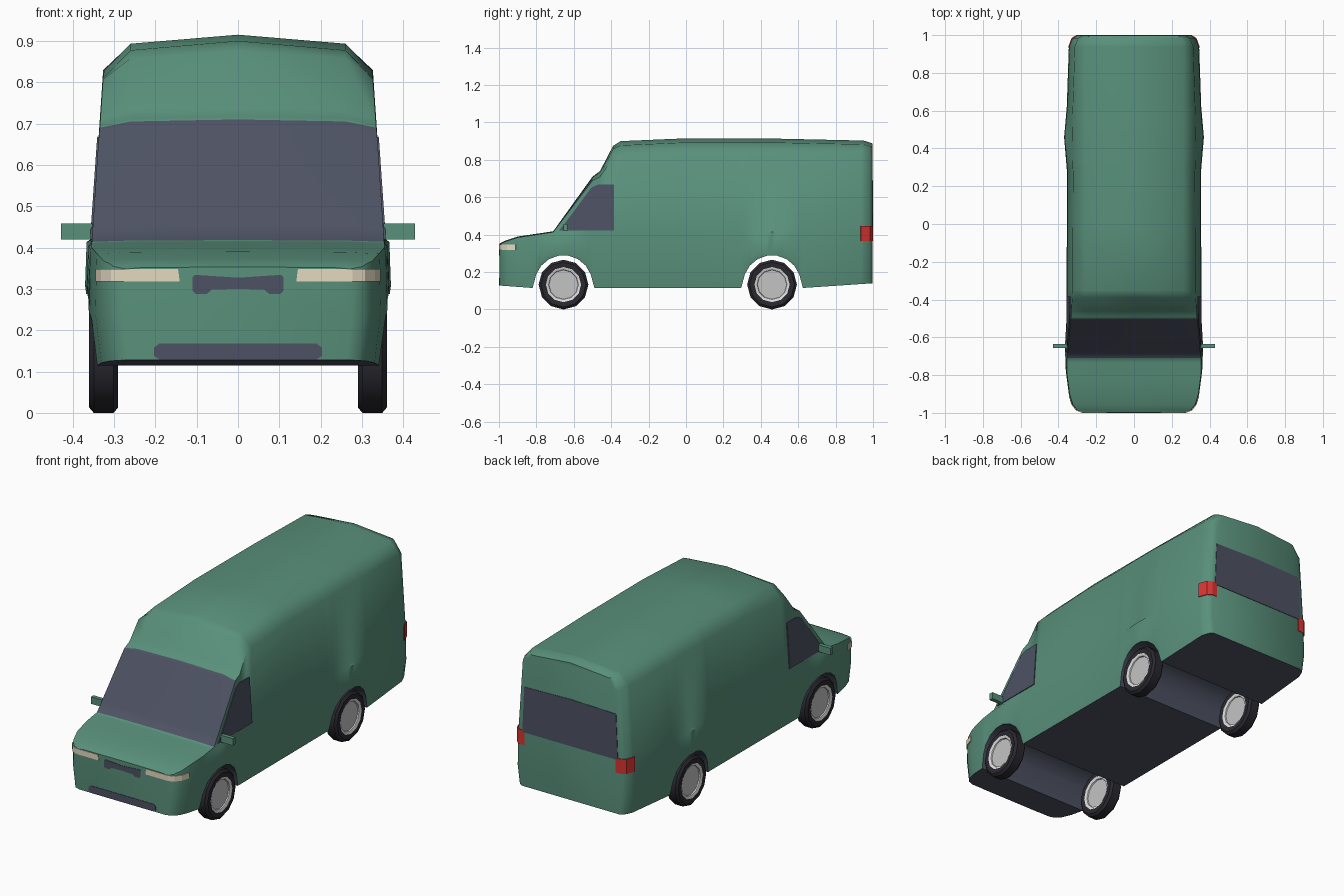
import bpy, bmesh
from math import sin, cos, pi, radians

if "Cube" in bpy.data.objects:
    bpy.data.objects.remove(bpy.data.objects["Cube"])


def material(name, r, g, b):
    m = bpy.data.materials.new(name)
    m.use_nodes = True
    m.diffuse_color = (r, g, b, 1)
    m.node_tree.nodes["Principled BSDF"].inputs["Base Color"].default_value = (r, g, b, 1)
    return m


GREEN = material("green paint", .1, .28, .2)
DARK = material("dark glass and trim", .075, .085, .125)
TYRE = material("tyre rubber", .022, .021, .028)
RIM = material("rim grey", .55, .55, .56)
RING = material("rim edge", .72, .72, .72)
CREAM = material("headlight cream", .78, .7, .53)
RED = material("tail light red", .68, .035, .03)

END = .997          # half length of the body
WHEEL_R = .133
AXLES = (-.655, .46)


def interp(keys, y):
    """Piecewise linear value at y."""
    if y <= keys[0][0]:
        return keys[0][1]
    for (a, u), (b, v) in zip(keys, keys[1:]):
        if y <= b:
            return u + (v - u) * (y - a) / (b - a)
    return keys[-1][1]


def make(name, bm, mats):
    bmesh.ops.recalc_face_normals(bm, faces=bm.faces)
    mesh = bpy.data.meshes.new(name)
    bm.to_mesh(mesh)
    bm.free()
    for m in mats:
        mesh.materials.append(m)
    ob = bpy.data.objects.new(name, mesh)
    bpy.context.collection.objects.link(ob)
    return ob


def smooth(ob, angle):
    bpy.ops.object.select_all(action="DESELECT")
    ob.select_set(True)
    bpy.context.view_layer.objects.active = ob
    bpy.ops.object.shade_smooth_by_angle(angle=radians(angle))


def loft(name, rings, mats, rule, cap_mat=0):
    """Skin closed rings, cap both ends; rule(ring, segment) gives the material."""
    bm = bmesh.new()
    rows = [[bm.verts.new(p) for p in ring] for ring in rings]
    n = len(rows[0])
    for i, (a, b) in enumerate(zip(rows, rows[1:])):
        for j in range(n):
            k = (j + 1) % n
            bm.faces.new((a[j], a[k], b[k], b[j])).material_index = rule(i, j)
    for row in (rows[0], rows[-1]):
        bm.faces.new(row).material_index = cap_mat
    return make(name, bm, mats)


def plate(name, faces, mat):
    """Thin mirrored plate from half outlines."""
    bm = bmesh.new()
    for pts in faces:
        bm.faces.new([bm.verts.new(p) for p in pts])
    bmesh.ops.remove_doubles(bm, verts=bm.verts, dist=.0001)
    ob = make(name, bm, [mat])
    ob.modifiers.new("mirror", "MIRROR").use_clip = True
    sol = ob.modifiers.new("thickness", "SOLIDIFY")
    sol.thickness, sol.offset = .005, 0
    return ob


# Body outlines along the length
roof = [(-END, .353), (-.97, .367), (-.9, .39), (-.71, .418), (-.5, .71), (-.46, .74),
        (-.39, .875), (-.35, .9), (0, .915), (.5, .913), (.95, .903), (END, .888)]
width = [(-END, .275), (-.985, .305), (-.955, .328), (-.9, .345), (-.78, .361),
         (-.65, .366), (-.5, .357), (.28, .355), (.46, .37), (.62, .356),
         (.94, .345), (.982, .328), (END, .305)]
belt = [(-END, .343), (-.97, .357), (-.9, .38), (-.71, .403), (END, .418)]
drop = [(-.9, .005), (-.71, .004), (-.5, .02), (-.46, .03), (-.35, .09), (END, .08)]
bottom = [(-END, .128)]
for axle in AXLES:
    bottom.append((axle - .165, .115))
    for deg in range(160, 10, -20):
        a = radians(deg)
        bottom.append((axle + .155 * cos(a), .135 + .155 * sin(a)))
    bottom.append((axle + .165, .115))
bottom.append((END, .14))


def upper_x(y, z):
    """Half width of the leaning side wall above the belt."""
    return min(interp(width, y) - .004, .354) - .066 * max(0, z - .41)


def section(y):
    w, zb, bot = interp(width, y), interp(belt, y), interp(bottom, y)
    top, d = interp(roof, y), interp(drop, y)
    sz = top - d
    sx = upper_x(y, sz)
    low_w = w - .015 + (bot - .115) * .07
    half = [(low_w, bot), (w, max(.24, bot + .02)), (w * .99, zb),
            (upper_x(y, zb), min(zb + .009, sz - .0005)), (sx, sz),
            (min(.26, sx * .85), top - .25 * d)]
    right = [(x, y, z) for x, z in half]
    left = [(-x, y, z) for x, z in reversed(half)]
    return right + [(0, y, top)] + left


ys = sorted({round(y, 4) for prof in (roof, width, belt, drop, bottom) for y, _ in prof})


def body_rule(i, j):
    mid = (ys[i] + ys[i + 1]) / 2
    underside = j == 12
    windscreen = 4 <= j <= 7 and -.71 < mid < -.5
    return 1 if underside or windscreen else 0


body = loft("body", [section(y) for y in ys], [GREEN, DARK], body_rule)
smooth(body, 48)

# Side windows
side = [(-.68, .422), (-.655, .45), (-.505, .652), (-.47, .668), (-.385, .668), (-.385, .422)]
plate("side_windows", [[(upper_x(y, z) + .002, y, z) for y, z in side]], DARK)

# Rear window and front grilles
for name, y, half in (
        ("rear_window", END, [(0, .69), (.277, .683), (.288, .435), (0, .435)]),
        ("upper_grille", -END, [(0, .327), (.105, .334), (.11, .328), (.11, .295), (.102, .288),
                                (.075, .288), (.064, .298), (0, .3)]),
        ("lower_grille", -END, [(0, .168), (.19, .168), (.203, .158), (.203, .138),
                                (.19, .129), (0, .129)])):
    plate(name, [[(x, y, z) for x, z in half]], DARK)


# Lamps wrapping round the corners
def lamp(name, inner, path, low, high, slant, mat):
    pts = [(inner, path[0])] + [(interp(width, y) + .001, y) for y in path]
    quads = []
    for i, ((x0, y0), (x1, y1)) in enumerate(zip(pts, pts[1:])):
        s = slant if i == 0 else 0
        quads.append([(x0 + s, y0, low), (x1, y1, low), (x1, y1, high), (x0, y0, high)])
    plate(name, quads, mat)


lamp("headlights", .145, (-END, -.985, -.955, -.91), .318, .348, -.004, CREAM)
lamp("tail_lights", .275, (END, .982, .935), .365, .445, 0, RED)

# Door mirrors
for s, label in ((1, "left"), (-1, "right")):
    bpy.ops.mesh.primitive_cube_add(size=1, location=(s * .39, -.645, .439))
    ob = bpy.context.object
    ob.name = label + "_mirror"
    ob.scale = (.076, .022, .038)
    ob.data.materials.append(GREEN)

# Wheels: profile of (radius, offset across the wheel)
half = [(.133, .024), (.12, .035), (.094, .034), (.08, .028), (.078, .022)]
profile = [(r, -x) for r, x in reversed(half)] + half
bands = [1, 1, 0, 0, 0, 0, 0, 1, 1]
bands[1] = bands[7] = 2
bands[0] = bands[8] = 2
bands[2] = bands[6] = 0
SIDES = 12
for axle, end in zip(AXLES, ("front", "rear")):
    for s, label in ((1, "left"), (-1, "right")):
        rings = [[(s * (.325 + x), axle + r * sin(2 * pi * k / SIDES),
                   WHEEL_R + r * cos(2 * pi * k / SIDES)) for k in range(SIDES)]
                 for r, x in profile]
        wheel = loft(end + "_" + label + "_wheel", rings, [TYRE, RIM, RING],
                     lambda i, j: bands[i], cap_mat=1)
        smooth(wheel, 35)
